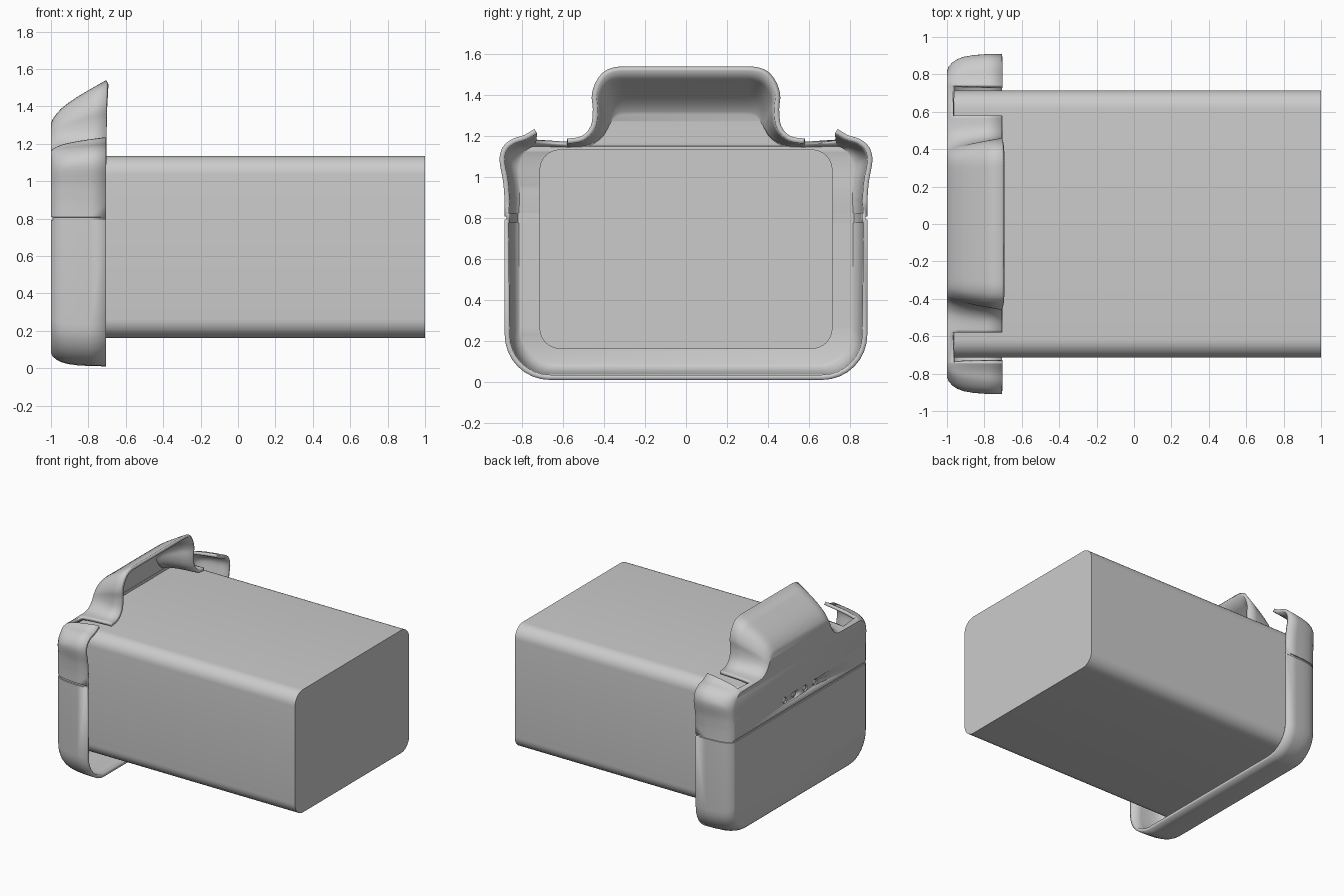
import bpy, bmesh, math
from mathutils import Vector

if "Cube" in bpy.data.objects:
    bpy.data.objects.remove(bpy.data.objects["Cube"])

grey = bpy.data.materials.new("mid grey")
grey.diffuse_color = (0.6, 0.6, 0.6, 1)
grey.use_nodes = True
grey.node_tree.nodes["Principled BSDF"].inputs["Base Color"].default_value = grey.diffuse_color


def finish(name, bm, angle=30):
    bmesh.ops.recalc_face_normals(bm, faces=bm.faces)
    me = bpy.data.meshes.new(name)
    bm.to_mesh(me)
    bm.free()
    ob = bpy.data.objects.new(name, me)
    bpy.context.collection.objects.link(ob)
    me.materials.append(grey)
    smooth(ob, angle)
    return ob


def smooth(ob, angle=30):
    bpy.ops.object.select_all(action='DESELECT')
    ob.select_set(True)
    bpy.context.view_layer.objects.active = ob
    bpy.ops.object.shade_smooth_by_angle(angle=math.radians(angle))


def arc(cy, cz, r, a0, a1, n=8):
    return [(cy + r * math.cos(math.radians(a0 + (a1 - a0) * i / n)),
             cz + r * math.sin(math.radians(a0 + (a1 - a0) * i / n))) for i in range(n + 1)]


def spline(pts, n=4):
    # Catmull-Rom through tuples
    p = [Vector(q) for q in pts]
    p = [p[0]] + p + [p[-1]]
    out = []
    for i in range(1, len(p) - 2):
        a, b, c, d = p[i - 1:i + 3]
        for k in range(n):
            t = k / n
            out.append(0.5 * (2 * b + (c - a) * t + (2 * a - 5 * b + 4 * c - d) * t * t
                              + (3 * b - a - 3 * c + d) * t ** 3))
    return [tuple(v) for v in out + [p[-1]]]


# battery body: rounded rectangle extruded along x
bm = bmesh.new()
R = 0.1
outline = (arc(0.615, 1.035, R, 0, 90) + arc(-0.615, 1.035, R, 90, 180)
           + arc(-0.615, 0.262, R, 180, 270) + arc(0.615, 0.262, R, 270, 360))
ends = [[bm.verts.new((x, y, z)) for y, z in outline] for x in (-0.97, 1.0)]
for e in ends:
    bm.faces.new(e)
for i in range(len(outline)):
    j = (i + 1) % len(outline)
    bm.faces.new((ends[0][i], ends[0][j], ends[1][j], ends[1][i]))
finish("battery_body", bm)

# end cap half outline: (mouth y, mouth z, face y, face z, groove depth)
low = [(a + b + (0,)) for a, b in zip(arc(0.665, 0.23, 0.22, -90, 0), arc(0.63, 0.27, 0.19, -90, 0))]
G = 0.008
groove = [(0.885, z, 0.82, z, g) for z, g in ((0.792, 0), (0.793, G), (0.807, G), (0.808, 0))]
shoulder = spline([(0.885, 0.88, 0.82, 0.90), (0.893, 0.98, 0.82, 0.98), (0.91, 1.08, 0.82, 1.04),
                   (0.895, 1.145, 0.81, 1.09), (0.85, 1.185, 0.785, 1.135),
                   (0.79, 1.205, 0.76, 1.155), (0.74, 1.235, 0.74, 1.16)])
hump = spline([(0.58, 1.188, 0.58, 1.163), (0.51, 1.20, 0.48, 1.167), (0.465, 1.25, 0.43, 1.19),
               (0.455, 1.33, 0.40, 1.225), (0.46, 1.40, 0.38, 1.26), (0.44, 1.465, 0.36, 1.285),
               (0.40, 1.515, 0.34, 1.30), (0.345, 1.537, 0.31, 1.308), (0.28, 1.54, 0.26, 1.31)])
half = low + groove + [s + (0,) for s in shoulder]
tip = len(half) - 1          # open notch lies between tip and tip + 1
half += [h + (0,) for h in hump]

# rings from flat face to open mouth: x, round fraction, hump fraction
rings = [(-1.0, 0, 0), (-0.99, 0.25, 0.10), (-0.97, 0.50, 0.22), (-0.945, 0.68, 0.34),
         (-0.91, 0.82, 0.46), (-0.86, 0.92, 0.61), (-0.79, 0.98, 0.79), (-0.705, 1, 1)]
bm = bmesh.new()
grid = []
for x, fr, fh in rings:
    row = []
    for my, mz, fy, fz, g in half:
        h = min(max((mz - 1.1) / 0.2, 0), 1)
        f = fr * (1 - h) + fh * h
        y, z = fy + (my - fy) * f, fz + (mz - fz) * f
        row.append([bm.verts.new((x + (g if x == -1.0 else 0), s * (y - g), z)) for s in (1, -1)])
    grid.append(row)
n = len(half)
for r in range(len(rings) - 1):
    a, b = grid[r], grid[r + 1]
    for i in range(n - 1):
        if i == tip and r >= 2:
            continue
        for s in (0, 1):
            bm.faces.new((a[i][s], a[i + 1][s], b[i + 1][s], b[i][s]))
    for i in (0, n - 1):     # bottom and top spans
        bm.faces.new((a[i][0], a[i][1], b[i][1], b[i][0]))
for i in range(n - 1):       # flat end face in strips
    a = grid[0]
    bm.faces.new((a[i][0], a[i + 1][0], a[i + 1][1], a[i][1]))
cap = finish("end_cap", bm)
m = cap.modifiers.new("wall", 'SOLIDIFY')
m.thickness = 0.025
m.offset = -1


# cutters for the button recess and indicator holes
def disc(name, y, z, r, x, depth):
    bm = bmesh.new()
    bmesh.ops.create_cone(bm, cap_ends=True, segments=32, radius1=r, radius2=r, depth=depth)
    for v in bm.verts:
        v.co = Vector((x + v.co.z, y + v.co.x, z + v.co.y))
    return finish(name, bm)


cutters = [disc("button_cutter", 0, 0.67, 0.09, -1, 0.03)]
for y in (-0.19, -0.063, 0.063, 0.19):
    cutters.append(disc("indicator_cutter", y, 0.886, 0.024, -1, 0.03))
    # domed indicator lamp
    bm = bmesh.new()
    bmesh.ops.create_uvsphere(bm, u_segments=16, v_segments=10, radius=0.021)
    for v in bm.verts:
        v.co = Vector((-0.988 + v.co.x * 0.5, y + v.co.y, 0.886 + v.co.z))
    finish("indicator_lamp", bm)
for c in cutters:
    c.hide_render = True
    c.hide_set(True)
    b = cap.modifiers.new("cut", 'BOOLEAN')
    b.operation = 'DIFFERENCE'
    b.solver = 'EXACT'
    b.object = c

# round push button sitting in its recess
disc("push_button", 0, 0.67, 0.084, -0.989, 0.018)
